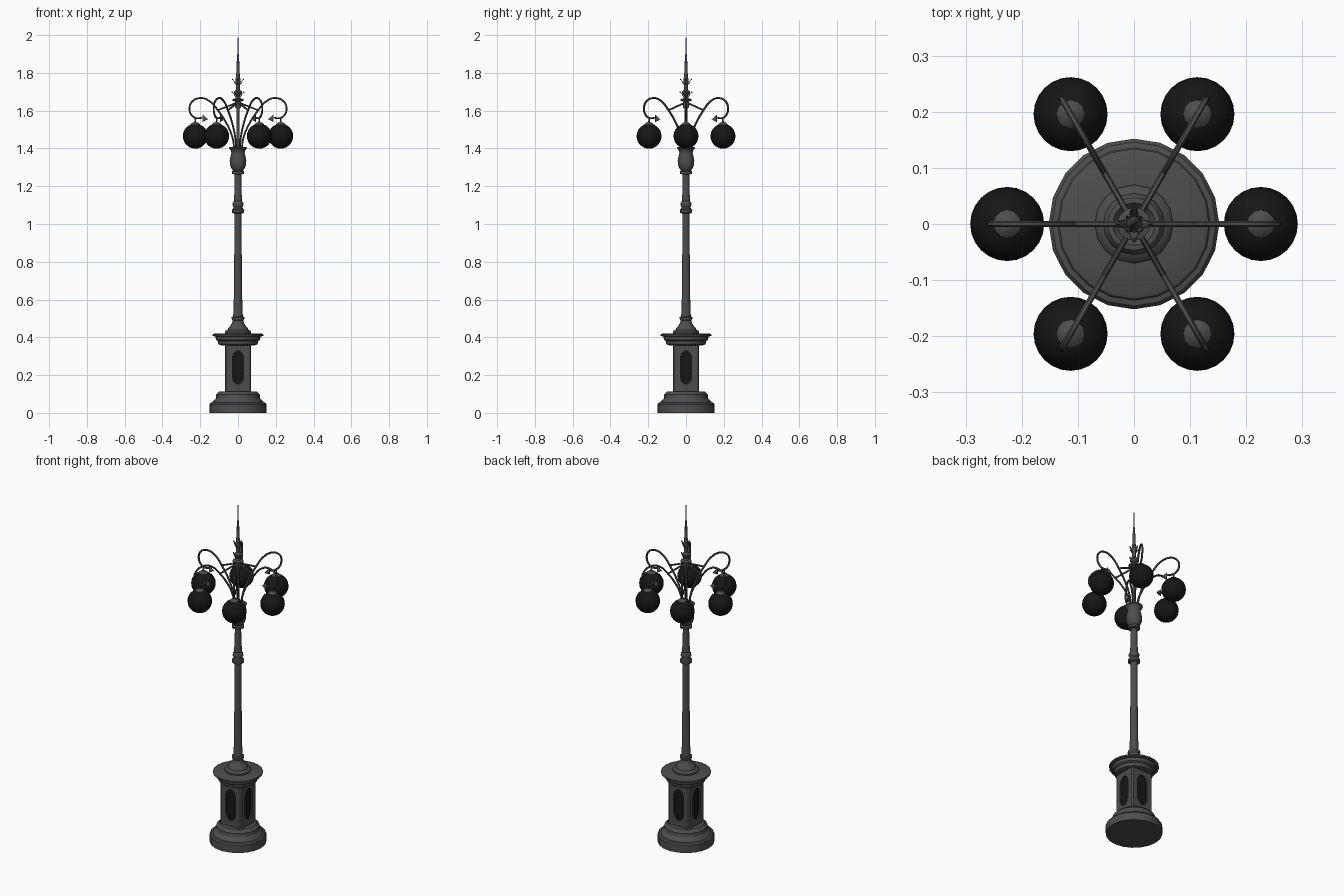
import bpy, bmesh, math
from mathutils import Matrix, Vector

if "Cube" in bpy.data.objects:
    bpy.data.objects.remove(bpy.data.objects["Cube"])


def material(name, v):
    m = bpy.data.materials.new(name)
    m.diffuse_color = (v, v, v, 1)
    m.use_nodes = True
    m.node_tree.nodes["Principled BSDF"].inputs["Base Color"].default_value = m.diffuse_color
    return m


iron = material("dark_iron", 0.075)
black = material("black_glass", 0.008)


def add(name, mesh, mat=iron, angle=35):
    ob = bpy.data.objects.new(name, mesh)
    bpy.context.collection.objects.link(ob)
    mesh.materials.clear()
    mesh.materials.append(mat)
    if angle:
        bpy.ops.object.select_all(action='DESELECT')
        ob.select_set(True)
        bpy.context.view_layer.objects.active = ob
        bpy.ops.object.shade_smooth_by_angle(angle=math.radians(angle))
    return ob


def finish(name, bm, mat=iron, angle=35):
    bmesh.ops.recalc_face_normals(bm, faces=bm.faces)
    me = bpy.data.meshes.new(name)
    bm.to_mesh(me)
    bm.free()
    return add(name, me, mat, angle)


def lathe(name, profile, sides=20, mat=iron):
    """Closed turned solid from (radius, z) points."""
    bm = bmesh.new()
    rings = []
    for r, z in profile:
        rings.append([bm.verts.new((r * math.cos(2 * math.pi * i / sides),
                                    r * math.sin(2 * math.pi * i / sides), z))
                      for i in range(sides)])
    for a, b in zip(rings, rings[1:]):
        for i in range(sides):
            j = (i + 1) % sides
            bm.faces.new((a[i], a[j], b[j], b[i]))
    bm.faces.new(rings[0])
    bm.faces.new(rings[-1])
    return finish(name, bm, mat)


def tube(name, points, radius):
    """Smooth round bar through points in the xz plane, as a mesh."""
    cu = bpy.data.curves.new(name, 'CURVE')
    cu.dimensions = '3D'
    cu.bevel_depth = radius
    cu.bevel_resolution = 1
    cu.resolution_u = 5
    cu.use_fill_caps = True
    sp = cu.splines.new('BEZIER')
    sp.bezier_points.add(len(points) - 1)
    for bp, (x, z) in zip(sp.bezier_points, points):
        bp.co = (x, 0, z)
        bp.handle_left_type = bp.handle_right_type = 'AUTO'
    tmp = bpy.data.objects.new(name + "_path", cu)
    bpy.context.collection.objects.link(tmp)
    dg = bpy.context.evaluated_depsgraph_get()
    me = bpy.data.meshes.new_from_object(tmp.evaluated_get(dg))
    bpy.data.objects.remove(tmp)
    return add(name, me)


def repeat(ob, count):
    """Linked copies around the z axis."""
    base = ob.matrix_basis.copy()
    for k in range(1, count):
        c = ob.copy()
        c.name = f"{ob.name}_{k + 1}"
        c.matrix_basis = Matrix.Rotation(2 * math.pi * k / count, 4, 'Z') @ base
        bpy.context.collection.objects.link(c)


# Round stepped foot
lathe("foot", [(.152, 0), (.152, .045), (.146, .053), (.136, .055), (.132, .063),
               (.120, .072), (.116, .08), (.116, .098), (.108, .104), (.100, .113), (.09, .114)])

# Square pedestal with chamfered corners
bm = bmesh.new()
bmesh.ops.create_cube(bm, size=1, matrix=Matrix.Translation((0, 0, .24)) @
                      Matrix.Diagonal((.14, .14, .26, 1)))
corners = [e for e in bm.edges if abs(e.verts[0].co.z - e.verts[1].co.z) > .1]
bmesh.ops.bevel(bm, geom=corners, offset=.007, segments=1, affect='EDGES')
pedestal = finish("pedestal", bm, angle=0)

# Notched panels sunk into each pedestal face
quarter = [(.033, .060), (.026, .066), (.026, .076), (.018, .080), (.012, .090)]
outline = (quarter + [(-x, z) for x, z in reversed(quarter)] +
           [(-x, -z) for x, z in quarter] + [(x, -z) for x, z in reversed(quarter)])


def panels(name, y0, y1, mat):
    bm = bmesh.new()
    for k in range(4):
        rot = Matrix.Rotation(k * math.pi / 2, 3, 'Z')
        a = [bm.verts.new(rot @ Vector((x, y0, .24 + z))) for x, z in outline]
        b = [bm.verts.new(rot @ Vector((x, y1, .24 + z))) for x, z in outline]
        bm.faces.new(a)
        bm.faces.new(b)
        n = len(outline)
        for i in range(n):
            bm.faces.new((a[i], a[(i + 1) % n], b[(i + 1) % n], b[i]))
    return finish(name, bm, mat, 0)


cutter = panels("panel_cutter", -.063, -.09, iron)
cutter.hide_render = True
cutter.hide_viewport = False
mod = pedestal.modifiers.new("recess", 'BOOLEAN')
mod.operation = 'DIFFERENCE'
mod.solver = 'EXACT'
mod.object = cutter
bpy.context.view_layer.objects.active = pedestal
bpy.ops.object.modifier_apply(modifier="recess")
bpy.data.objects.remove(cutter)
panels("pedestal_panels", -.055, -.0635, black)

# Pedestal cap
lathe("pedestal_cap", [(.09, .358), (.102, .362), (.106, .372), (.106, .38), (.116, .386),
                       (.119, .398), (.119, .404), (.134, .407), (.134, .416), (.128, .419), (.06, .421)])

# Column with base bell and mid collar
lathe("column", [(.070, .418), (.070, .428), (.064, .436), (.055, .440), (.052, .450), (.040, .462),
                 (.031, .478), (.029, .49), (.034, .498), (.034, .506), (.026, .510), (.023, .56),
                 (.020, .80), (.019, 1.055), (.033, 1.06), (.033, 1.075), (.026, 1.08), (.024, 1.09),
                 (.029, 1.10), (.028, 1.112), (.021, 1.122), (.022, 1.14), (.019, 1.16), (.017, 1.27)], 16)

# Urn holding the arms
lathe("urn", [(.018, 1.262), (.033, 1.266), (.033, 1.278), (.026, 1.283), (.034, 1.292), (.042, 1.312),
              (.044, 1.335), (.040, 1.358), (.035, 1.375), (.037, 1.388), (.047, 1.400), (.047, 1.406),
              (.038, 1.407), (.028, 1.395)], 20)

# Centre stem with turned knobs and the tall spire
lathe("spire", [(.012, 1.38), (.009, 1.44), (.009, 1.61), (.016, 1.62), (.018, 1.635), (.014, 1.648),
                (.030, 1.653), (.030, 1.660), (.014, 1.665), (.011, 1.68), (.020, 1.69), (.020, 1.70),
                (.010, 1.71), (.010, 1.74), (.015, 1.752), (.011, 1.77), (.009, 1.80),
                (.006, 1.88), (.0035, 1.90), (.001, 2.0)], 12)


def leaf(name, r0, z0, reach, rise, half):
    """Pointed leaf curling outward from the stem."""
    bm = bmesh.new()
    rows = []
    for t, w, lift in [(0, .5, 0), (.4, 1, .35), (.75, .7, .9), (1, .08, 1)]:
        x, z, h = r0 + reach * t, z0 + rise * lift, half * w
        rows.append([bm.verts.new(p) for p in
                     [(x, -h, z), (x, 0, z + .003), (x, h, z), (x, 0, z - .003)]])
    for a, b in zip(rows, rows[1:]):
        for i in range(4):
            bm.faces.new((a[i], a[(i + 1) % 4], b[(i + 1) % 4], b[i]))
    bm.faces.new(rows[0])
    bm.faces.new(rows[-1])
    return finish(name, bm, iron, 0)


# Leaf crowns around the spire
repeat(leaf("upper_leaf", .006, 1.735, .026, .032, .007), 4)
repeat(leaf("lower_leaf", .008, 1.672, .026, .028, .008), 4)
small = leaf("bud_leaf", .006, 1.748, .014, .024, .005)
small.rotation_euler.z = math.pi / 4
repeat(small, 4)

# Six hooked arms, each with a brace, curl leaf, hanger and globe
repeat(tube("arm", [(.018, 1.385), (.030, 1.46), (.062, 1.535), (.105, 1.60), (.150, 1.650), (.198, 1.667),
                    (.243, 1.648), (.257, 1.610), (.243, 1.573), (.218, 1.560), (.190, 1.563)], .0055), 6)
repeat(tube("brace", [(.006, 1.642), (.05, 1.625), (.105, 1.603)], .005), 6)

bm = bmesh.new()
bmesh.ops.create_cone(bm, cap_ends=True, segments=6, radius1=.018, radius2=.001, depth=.034)
bmesh.ops.transform(bm, verts=bm.verts, matrix=Matrix.Translation((.180, 0, 1.563)) @
                    Matrix.Rotation(math.radians(25), 4, 'Y') @ Matrix.Diagonal((1, .35, 1, 1)))
repeat(finish("curl_leaf", bm, iron, 0), 6)

hanger = lathe("globe_hanger", [(.026, 1.518), (.025, 1.528), (.016, 1.536), (.006, 1.539),
                                (.004, 1.545), (.004, 1.562)], 12)
hanger.location.x = .226
repeat(hanger, 6)

bm = bmesh.new()
bmesh.ops.create_uvsphere(bm, u_segments=24, v_segments=14, radius=.066,
                          matrix=Matrix.Translation((.226, 0, 1.465)))
repeat(finish("globe", bm, black, 60), 6)
